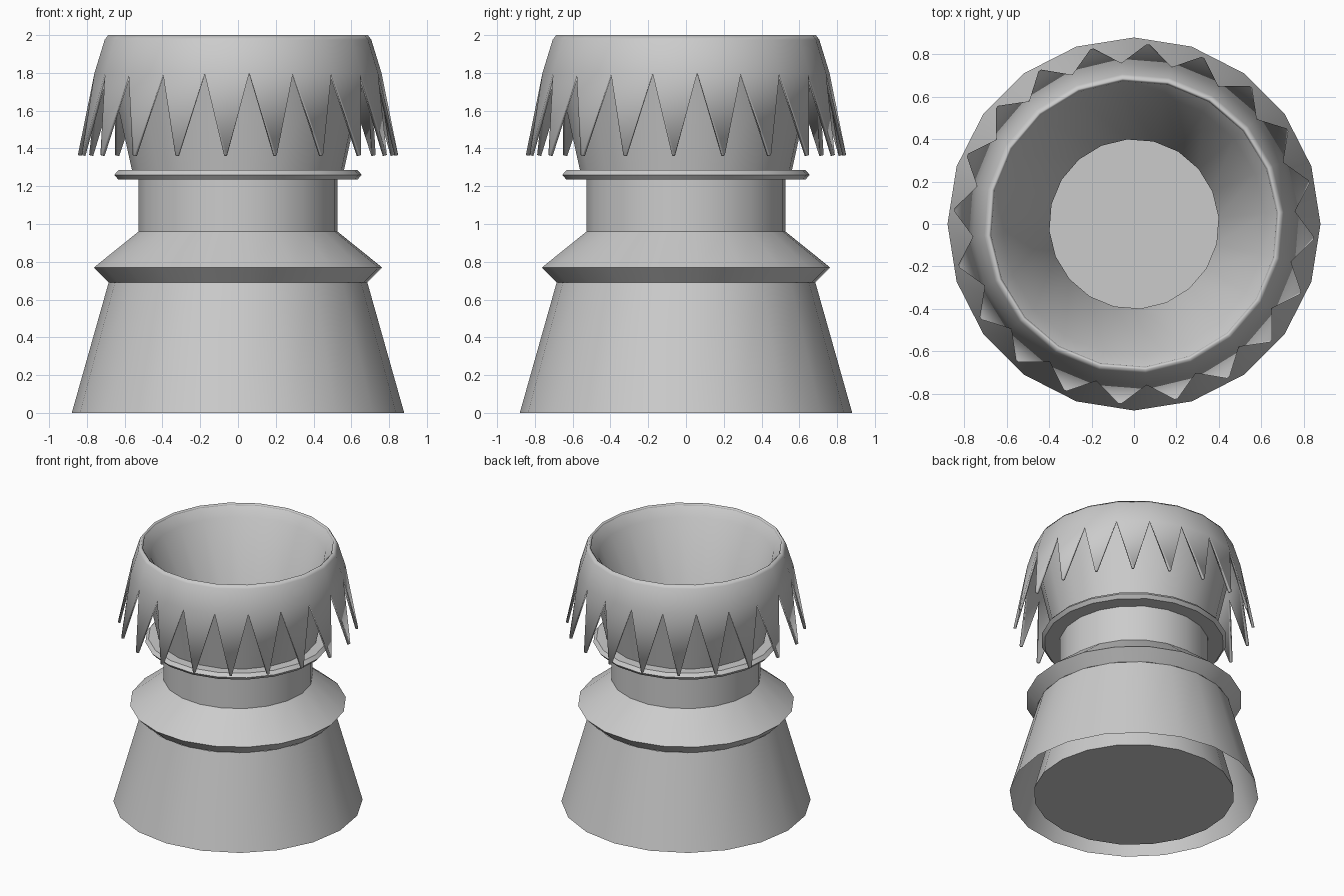
import bpy, bmesh
from math import sin, cos, radians

if "Cube" in bpy.data.objects:
    bpy.data.objects.remove(bpy.data.objects["Cube"])

SIDES = 20
STEP = 360 / SIDES
TURN = 4.5  # rotation of the upper rings in degrees


def point(r, deg, z):
    return (r * cos(radians(deg)), r * sin(radians(deg)), z)


def finish(name, bm, flip=False):
    if flip:
        bmesh.ops.reverse_faces(bm, faces=bm.faces[:])
    mesh = bpy.data.meshes.new(name)
    bm.to_mesh(mesh)
    bm.free()
    ob = bpy.data.objects.new(name, mesh)
    bpy.context.collection.objects.link(ob)
    bpy.ops.object.select_all(action='DESELECT')
    ob.select_set(True)
    bpy.context.view_layer.objects.active = ob
    bpy.ops.object.shade_smooth_by_angle(angle=radians(30))
    return ob


def lathe(name, profile, turn=TURN, cap=False, flip=False):
    """Revolve (radius, z) points, listed from bottom to top."""
    bm = bmesh.new()
    rings = [[bm.verts.new(point(r, turn + i * STEP, z)) for i in range(SIDES)]
             for r, z in profile]
    for a, b in zip(rings, rings[1:]):
        for i in range(SIDES):
            j = (i + 1) % SIDES
            bm.faces.new((a[i], a[j], b[j], b[i]))
    if cap:
        bm.faces.new(rings[0][::-1])
    return finish(name, bm, flip)


# flared foot, open underneath
lathe("foot", [(0.88, 0), (0.685, 0.69)], turn=0)
# sharp-edged flange and straight neck
lathe("flange_and_neck", [(0.67, 0.69), (0.685, 0.69), (0.765, 0.77),
                          (0.528, 0.96), (0.528, 1.26)])
# thin ring below the bowl
lathe("neck_ring", [(0.52, 1.235), (0.635, 1.235), (0.657, 1.26),
                    (0.635, 1.285), (0.52, 1.285)])
# outside of the bowl
lathe("bowl", [(0.52, 1.28), (0.562, 1.28), (0.69, 1.86)])
# hollow core: closed cone in the foot, opening into the bowl and lip
core = lathe("inner_core", [(0.71, 0), (0.40, 1.2), (0.62, 1.92), (0.69, 2.0)], cap=True)

# collar with a row of pointed teeth hanging down
bm = bmesh.new()
top, edge, valley = [[bm.verts.new(point(r, TURN + i * STEP, z)) for i in range(SIDES)]
                     for r, z in [(0.69, 2.0), (0.708, 1.975), (0.762, 1.8)]]
for i in range(SIDES):
    j = (i + 1) % SIDES
    mid = TURN + (i + 0.5) * STEP
    tip_a = bm.verts.new(point(0.85, mid - 0.5, 1.365))
    tip_b = bm.verts.new(point(0.85, mid + 0.5, 1.365))
    bm.faces.new((edge[i], edge[j], top[j], top[i]))
    bm.faces.new((valley[i], valley[j], edge[j], edge[i]))
    bm.faces.new((valley[i], tip_a, tip_b, valley[j]))
collar = finish("toothed_collar", bm)
solid = collar.modifiers.new("thickness", 'SOLIDIFY')
solid.thickness = 0.018
solid.offset = -1
